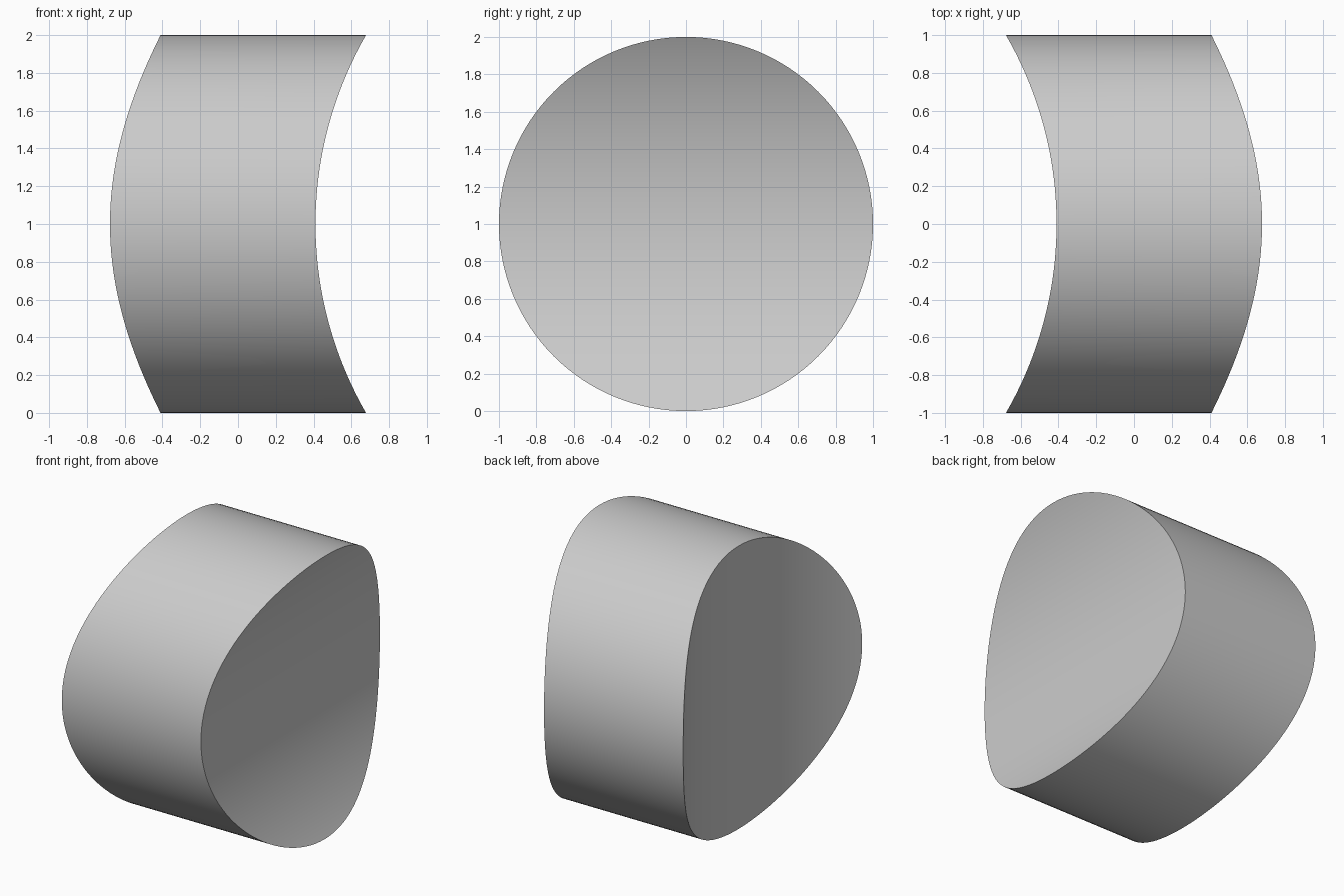
import bpy, bmesh
from math import cos, sin, pi, sqrt, radians

if "Cube" in bpy.data.objects:
    bpy.data.objects.remove(bpy.data.objects["Cube"])

N = 128        # sides of the round body
R_CUT = 2.0    # radius of the hollow in each end
WAIST = 0.41   # x of the deepest line of each hollow


def hollow(t):
    """End position at distance t from the deepest line of the hollow."""
    return WAIST + R_CUT - sqrt(R_CUT ** 2 - t * t)


bm = bmesh.new()
right, left = [], []
for i in range(N):
    a = 2 * pi * i / N
    y, z = cos(a), sin(a)
    right.append(bm.verts.new((hollow(z), y, z + 1)))
    left.append(bm.verts.new((-hollow(y), y, z + 1)))

# Round side wall
for i in range(N):
    j = (i + 1) % N
    bm.faces.new((left[i], left[j], right[j], right[i]))


def cap(ring, mirror):
    """Fill an end with straight strips joining mirrored rim points."""
    for i in range(N // 2):
        k = i if mirror == 0 else i - N // 4
        loop = [k, k + 1, mirror - k - 1, mirror - k]
        ids = list(dict.fromkeys(n % N for n in loop))
        bm.faces.new([ring[n] for n in ids])


# Right hollow runs along y, left hollow runs along z
cap(right, N // 2)
cap(left, 0)
bmesh.ops.recalc_face_normals(bm, faces=bm.faces)

mesh = bpy.data.meshes.new("hollow_ended_cylinder")
bm.to_mesh(mesh)
bm.free()
body = bpy.data.objects.new("hollow_ended_cylinder", mesh)
bpy.context.collection.objects.link(body)

# Smooth surfaces with crisp rims
bpy.context.view_layer.objects.active = body
body.select_set(True)
bpy.ops.object.shade_smooth_by_angle(angle=radians(30))
